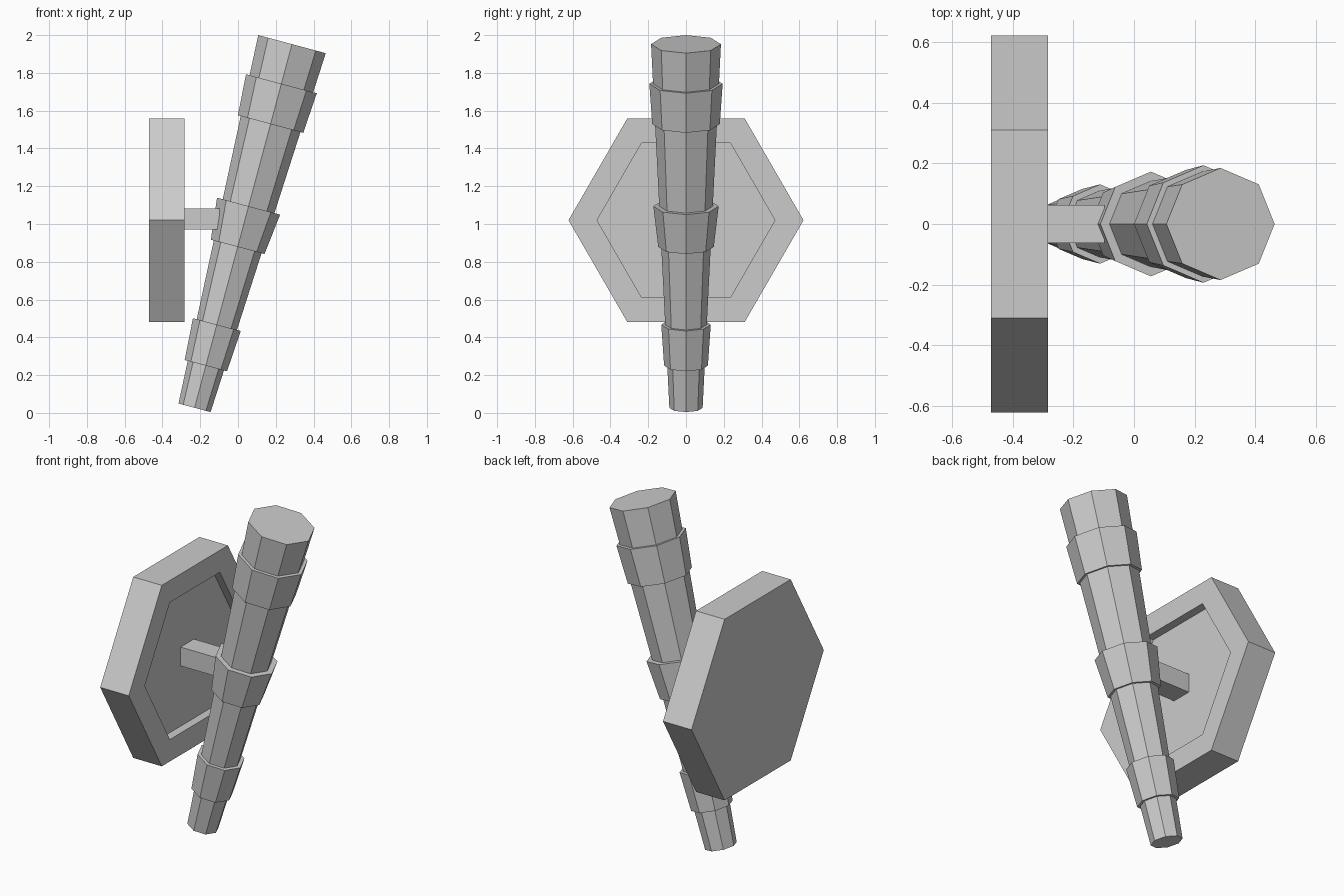
import bpy, bmesh, math
from mathutils import Matrix, Vector

cube = bpy.data.objects.get("Cube")
if cube:
    bpy.data.objects.remove(cube, do_unlink=True)

grey = bpy.data.materials.new("plain grey")
grey.use_nodes = True
GREY = (0.6, 0.6, 0.6, 1)
grey.diffuse_color = GREY
grey.node_tree.nodes["Principled BSDF"].inputs["Base Color"].default_value = GREY


def add_object(name, bm):
    mesh = bpy.data.meshes.new(name)
    bm.to_mesh(mesh)
    bm.free()
    mesh.materials.append(grey)
    obj = bpy.data.objects.new(name, mesh)
    bpy.context.scene.collection.objects.link(obj)
    return obj


# Torch: tapered octagonal sections along one tilted axis
FOOT = Vector((-0.23, 0, 0.027))
TILT = Matrix.Rotation(math.radians(15), 4, 'Y')


def torch_section(name, start, end, r_start, r_end):
    bm = bmesh.new()
    place = Matrix.Translation(FOOT) @ TILT @ Matrix.Translation((0, 0, (start + end) / 2))
    bmesh.ops.create_cone(bm, cap_ends=True, segments=8, radius1=r_start,
                          radius2=r_end, depth=end - start, matrix=place)
    add_object(name, bm)


torch_section("torch_shaft", 0, 1.993, 0.088, 0.185)
torch_section("lower_band", 0.231, 0.456, 0.116, 0.131)
torch_section("middle_band", 0.882, 1.105, 0.147, 0.173)
torch_section("upper_band", 1.555, 1.776, 0.179, 0.194)

# Hexagonal wall plate with a shallow recess facing the torch
bm = bmesh.new()
place = Matrix.Translation((-0.378, 0, 1.02)) @ Matrix.Rotation(math.radians(90), 4, 'Y')
bmesh.ops.create_cone(bm, cap_ends=True, segments=6, radius1=0.622,
                      radius2=0.622, depth=0.188, matrix=place)
bm.normal_update()
front = max(bm.faces, key=lambda f: f.normal.x)
bmesh.ops.inset_region(bm, faces=[front], thickness=0.151, depth=0)
rim_verts = list(front.verts)
floor = bmesh.ops.extrude_discrete_faces(bm, faces=[front])["faces"][0]
bmesh.ops.translate(bm, verts=list(floor.verts), vec=(-0.05, 0, 0))
bmesh.ops.recalc_face_normals(bm, faces=bm.faces)
add_object("wall_plate", bm)

# Square arm joining the plate to the torch
bm = bmesh.new()
bmesh.ops.create_cube(bm, size=1, matrix=Matrix.Translation((-0.218, 0, 1.027))
                      @ Matrix.Diagonal((0.24, 0.125, 0.112, 1)))
add_object("arm", bm)
